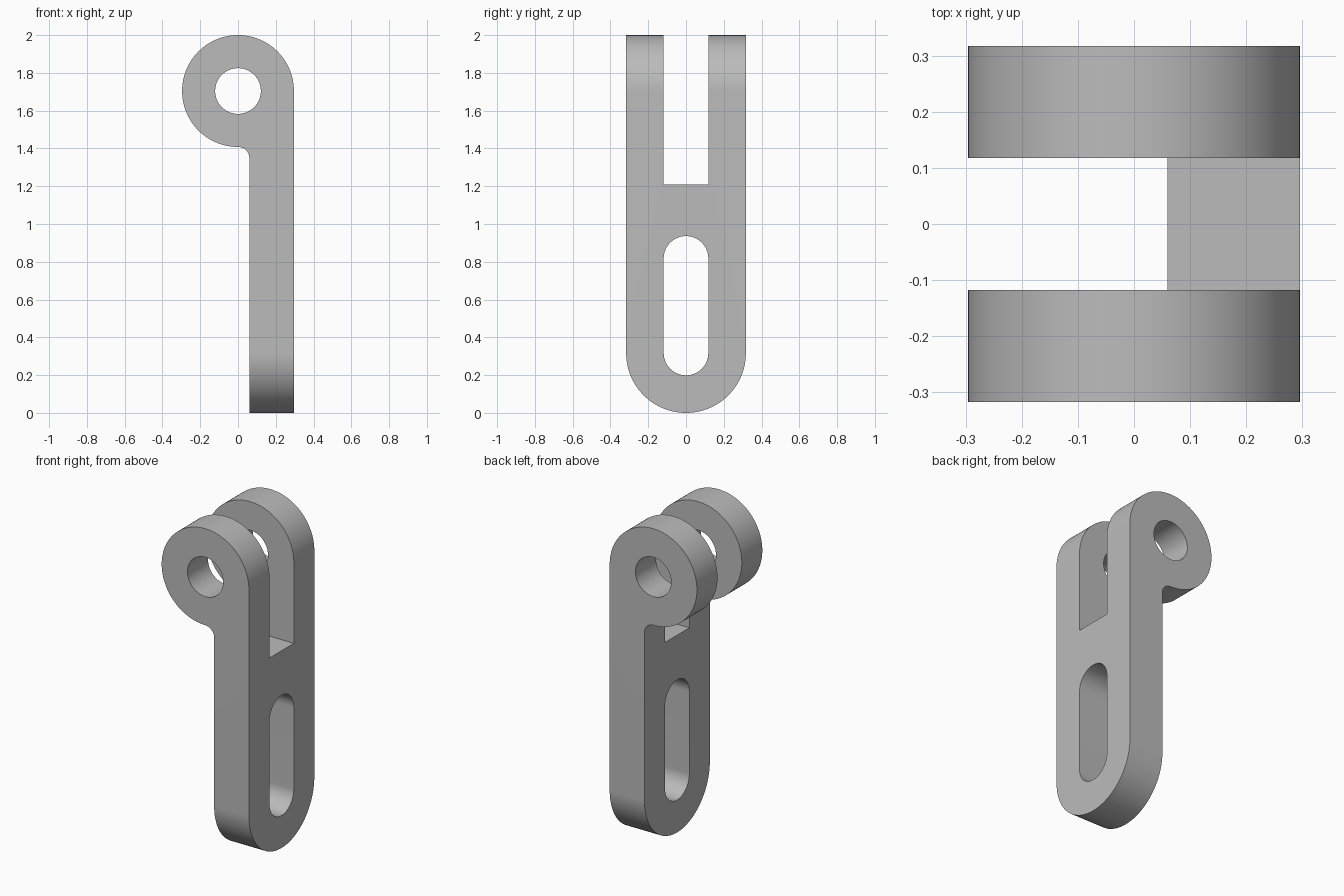
import bpy, bmesh
from math import sin, cos, pi
from mathutils import Vector

cube = bpy.data.objects.get("Cube")
if cube:
    bpy.data.objects.remove(cube, do_unlink=True)

EYE_R, EYE_Z, PIN_R = 0.296, 1.704, 0.121   # eye and its pin hole
HALF_W, GAP = 0.317, 0.118                  # plate half width, gap half width
INNER_X, FILLET = 0.06, 0.06
FORK_Z, SLOT_TOP = 1.21, 0.818

grey = bpy.data.materials.new("plain grey")
grey.use_nodes = True
color = (0.5, 0.5, 0.5, 1)
grey.diffuse_color = color
grey.node_tree.nodes["Principled BSDF"].inputs["Base Color"].default_value = color


def arc(cx, cz, r, start, end, steps=48):
    """Points along an arc, angles in half turns."""
    angles = [pi * (start + (end - start) * i / steps) for i in range(steps + 1)]
    return [(cx + r * cos(a), cz + r * sin(a)) for a in angles]


def prism(name, outline, axis, depth):
    """Extrude an outline (horizontal, z) evenly both ways along x or y."""
    bm = bmesh.new()
    place = (lambda u, z: (-depth, u, z)) if axis == "x" else (lambda u, z: (u, -depth, z))
    face = bm.faces.new([bm.verts.new(place(u, z)) for u, z in outline])
    move = Vector((2 * depth, 0, 0) if axis == "x" else (0, 2 * depth, 0))
    top = bmesh.ops.extrude_face_region(bm, geom=[face])["geom"]
    bmesh.ops.translate(bm, vec=move, verts=[g for g in top if isinstance(g, bmesh.types.BMVert)])
    bmesh.ops.recalc_face_normals(bm, faces=bm.faces)
    mesh = bpy.data.meshes.new(name)
    bm.to_mesh(mesh)
    bm.free()
    mesh.materials.append(grey)
    obj = bpy.data.objects.new(name, mesh)
    bpy.context.collection.objects.link(obj)
    return obj


# Side profile: eye, inner fillet and straight plate
side = [(EYE_R, -0.1)] + arc(0, EYE_Z, EYE_R, 0, 1.5, 96)
side += arc(0, EYE_Z - EYE_R - FILLET, FILLET, 0.5, 0, 16)[1:] + [(INNER_X, -0.1)]
bracket = prism("hinge_bracket", side, "y", 0.5)

# Plate outline: rounded foot and forked top
plate = arc(0, HALF_W, HALF_W, 1, 2, 64)
plate += [(HALF_W, 2.2), (GAP, 2.2), (GAP, FORK_Z), (-GAP, FORK_Z), (-GAP, 2.2), (-HALF_W, 2.2)]

# Slot with round ends, and the pin hole
slot = arc(0, HALF_W, GAP, 1, 2) + arc(0, SLOT_TOP, GAP, 0, 1)
hole = arc(0, EYE_Z, PIN_R, 0, 2, 64)[:-1]

cuts = [
    (prism("plate_outline", plate, "x", 0.6), "INTERSECT"),
    (prism("slot_cutter", slot, "x", 0.7), "DIFFERENCE"),
    (prism("pin_hole_cutter", hole, "y", 0.7), "DIFFERENCE"),
]
bpy.context.view_layer.objects.active = bracket
for cutter, operation in cuts:
    mod = bracket.modifiers.new(cutter.name, "BOOLEAN")
    mod.object, mod.operation, mod.solver = cutter, operation, "EXACT"
    bpy.ops.object.modifier_apply(modifier=mod.name)
    bpy.data.objects.remove(cutter, do_unlink=True)

# Smooth curved walls, sharp edges
bpy.ops.object.select_all(action="DESELECT")
bracket.select_set(True)
bpy.ops.object.shade_smooth_by_angle(angle=pi / 6)
